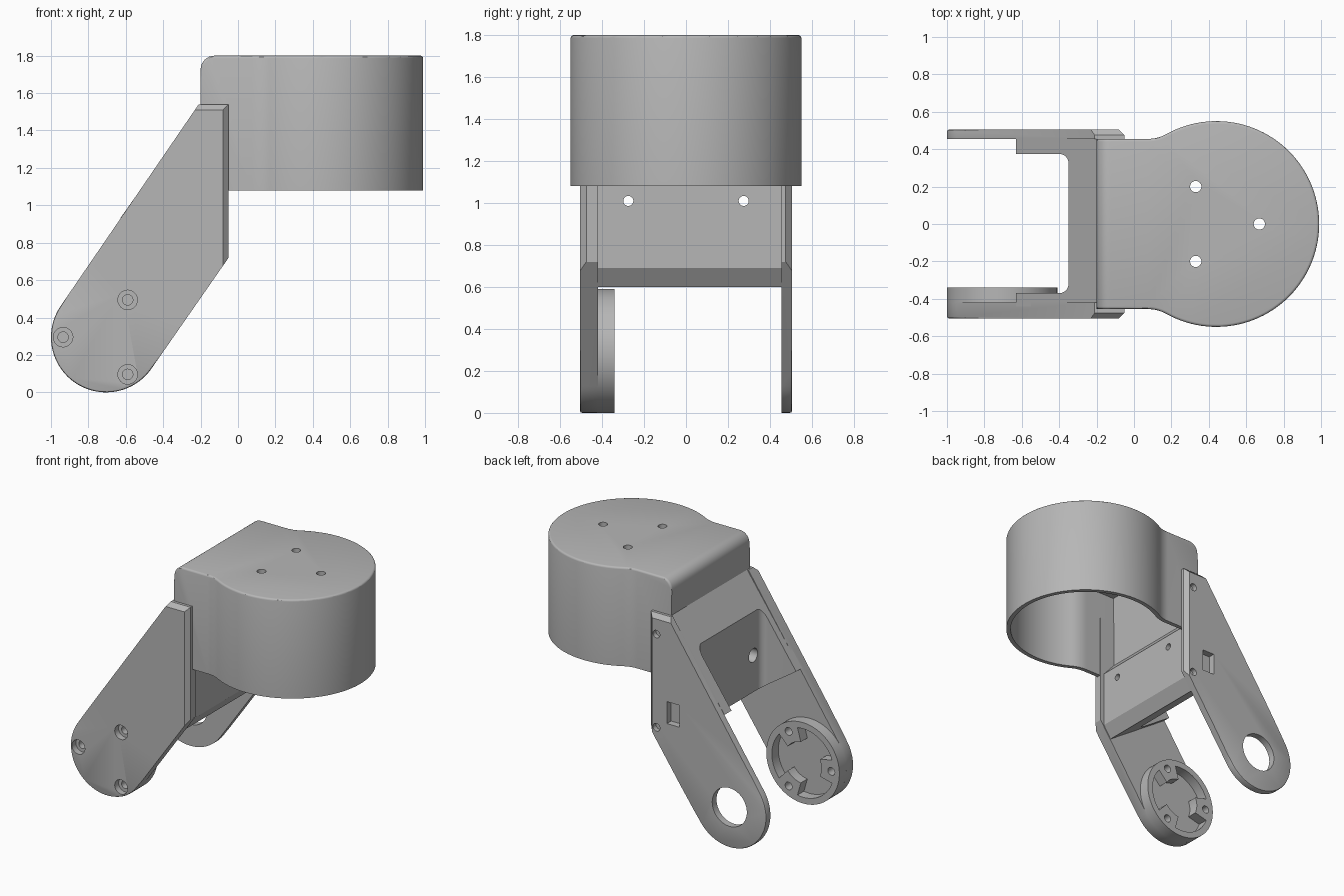
import bpy, bmesh
from math import sin, cos, pi, radians, sqrt, atan2
from mathutils import Vector

if "Cube" in bpy.data.objects:
    bpy.data.objects.remove(bpy.data.objects["Cube"], do_unlink=True)

grey = bpy.data.materials.new("plain grey")
grey.use_nodes = True
GREY = (0.47, 0.47, 0.47, 1)
grey.diffuse_color = GREY
grey.node_tree.nodes["Principled BSDF"].inputs["Base Color"].default_value = GREY


def arc(cx, cy, r, a0, a1, n):
    """Points on an arc, angles in degrees."""
    return [(cx + r * cos(radians(a0 + (a1 - a0) * i / n)),
             cy + r * sin(radians(a0 + (a1 - a0) * i / n))) for i in range(n + 1)]


def circle(cx, cy, r, n=32):
    return arc(cx, cy, r, 0, 360, n)[:-1]


def prism(name, pts, axis, a, b):
    """Extrude a 2D outline along an axis from a to b."""
    place = {"x": lambda p, t: (t, p[0], p[1]),
             "y": lambda p, t: (p[0], t, p[1]),
             "z": lambda p, t: (p[0], p[1], t)}[axis]
    bm = bmesh.new()
    face = bm.faces.new([bm.verts.new(place(p, a)) for p in pts])
    new = bmesh.ops.extrude_face_region(bm, geom=[face])["geom"]
    shift = Vector(place((0, 0), b - a))
    bmesh.ops.translate(bm, verts=[g for g in new if isinstance(g, bmesh.types.BMVert)], vec=shift)
    bmesh.ops.recalc_face_normals(bm, faces=bm.faces)
    mesh = bpy.data.meshes.new(name)
    bm.to_mesh(mesh)
    bm.free()
    mesh.materials.append(grey)
    obj = bpy.data.objects.new(name, mesh)
    bpy.context.collection.objects.link(obj)
    return obj


def activate(obj):
    bpy.ops.object.select_all(action="DESELECT")
    obj.select_set(True)
    bpy.context.view_layer.objects.active = obj


def cut(obj, pts, axis, a, b):
    """Cut an extruded outline out of an object."""
    cutter = prism("cutter", pts, axis, a, b)
    activate(obj)
    mod = obj.modifiers.new("cut", "BOOLEAN")
    mod.operation, mod.solver, mod.object = "DIFFERENCE", "EXACT", cutter
    bpy.ops.object.modifier_apply(modifier=mod.name)
    bpy.data.objects.remove(cutter, do_unlink=True)


def edit(obj, action):
    bm = bmesh.new()
    bm.from_mesh(obj.data)
    action(bm)
    bm.to_mesh(obj.data)
    bm.free()


# Motor cap: round drum with a square neck, hollow from below
def cap_outline(off):
    cx, r, h, fillet = 0.44, 0.55 - off, 0.455 - off, 0.2 + off
    dx = sqrt((r + fillet) ** 2 - (h + fillet) ** 2)
    turn = atan2(h + fillet, dx) * 180 / pi
    upper = arc(cx, 0, r, 0, 180 - turn, 40)
    upper += arc(cx - dx, h + fillet, fillet, -turn, -90, 8)[1:]
    upper.append((-0.2 + off, h))
    return upper + [(x, -y) for x, y in reversed(upper[1:])]


def round_cap(bm):
    back = [e for e in bm.edges if all(v.co.x < -0.19 and v.co.z > 1.7 for v in e.verts)]
    bmesh.ops.bevel(bm, geom=back, offset=0.075, segments=8, profile=0.5, affect="EDGES")
    rim = [e for e in bm.edges if all(v.co.z > 1.7 for v in e.verts)
           and e.calc_face_angle(0) > radians(60)]
    bmesh.ops.bevel(bm, geom=rim, offset=0.014, segments=3, profile=0.5, affect="EDGES")


cap = prism("motor_cap", cap_outline(0), "z", 1.08, 1.8)
edit(cap, round_cap)
cut(cap, cap_outline(0.03), "z", 1.0, 1.74)
for x, y in ((0.33, 0.2), (0.33, -0.2), (0.67, 0)):
    cut(cap, circle(x, y, 0.03), "z", 1.6, 1.9)

# Side arms: slanted plates with a round end, chamfered at the top
PX, PZ, PR = -0.705, 0.295, 0.295
arm_pts = [(-0.05, 0.72), (-0.05, 1.54), (-0.21, 1.54)] + arc(PX, PZ, PR, 145.4, 325.4, 40)


def make_arm(name, inner, outer):
    side = 1 if outer > 0 else -1
    arm = prism(name, arm_pts, "y", inner, outer)

    def chamfer(bm):
        for co, no in (((-0.08, outer, 1), (1, side, 0)), ((-0.1, outer, 1.51), (0, side, 1))):
            geom = bm.verts[:] + bm.edges[:] + bm.faces[:]
            bmesh.ops.bisect_plane(bm, geom=geom, plane_co=co, plane_no=no, clear_outer=True)
            bmesh.ops.holes_fill(bm, edges=[e for e in bm.edges if e.is_boundary])
        bmesh.ops.recalc_face_normals(bm, faces=bm.faces)
        rim = [e for e in bm.edges if all(abs(v.co.y - outer) < 1e-4 and v.co.x < -0.081
                                          and v.co.z < 1.5 for v in e.verts)]
        bmesh.ops.bevel(bm, geom=rim, offset=0.01, segments=2, profile=0.5, affect="EDGES")
    edit(arm, chamfer)
    return arm


front_arm = make_arm("front_arm", -0.42, -0.505)
back_arm = make_arm("back_arm", 0.455, 0.505)
cut(back_arm, circle(PX, PZ, 0.14, 48), "y", 0.3, 0.6)
cut(back_arm, [(-0.3, 0.77), (-0.2, 0.77), (-0.2, 0.93), (-0.3, 0.93)], "y", 0.3, 0.6)
for z in (0.72, 1.4):
    cut(back_arm, circle(-0.115, z, 0.028), "y", 0.47, 0.6)

# Horn hub: round boss with a three-lobed pocket
hub = prism("horn_hub", circle(PX, PZ, PR, 80), "y", -0.425, -0.34)
pocket = []
for i in range(3):
    a = 60 + 120 * i
    pocket += arc(PX, PZ, 0.15, a - 24, a + 24, 8) + arc(PX, PZ, 0.25, a + 20, a + 100, 16)
cut(hub, pocket, "y", -0.415, -0.3)

# Screw holes through the arm and hub, counterbored outside
for a in (60, 180, 300):
    x, z = PX + 0.23 * cos(radians(a)), PZ + 0.23 * sin(radians(a))
    for part in (front_arm, hub):
        cut(part, circle(x, z, 0.028, 24), "y", -0.6, -0.3)
    cut(front_arm, circle(x, z, 0.052), "y", -0.6, -0.46)

# Cross bracket: slanted block between the arms, with a U-shaped gap
bracket = prism("cross_bracket", [(-0.2, 1.54), (-0.63, 0.93), (-0.14, 0.6), (-0.08, 0.69),
                                  (-0.08, 1.1), (-0.17, 1.2), (-0.17, 1.54)], "y", -0.44, 0.456)
gap = [(-0.9, -0.37)] + arc(-0.4, -0.32, 0.05, -90, 0, 8) + arc(-0.4, 0.325, 0.05, 0, 90, 8)
cut(bracket, gap + [(-0.9, 0.375)], "z", 0.3, 1.8)
for y in (-0.275, 0.275):
    cut(bracket, circle(y, 1.01, 0.024), "x", -0.5, 0.1)
    cut(bracket, circle(y, 1.01, 0.05), "x", -0.5, -0.2)

for part in (cap, front_arm, back_arm, hub, bracket):
    activate(part)
    bpy.ops.object.shade_smooth_by_angle(angle=radians(30))
